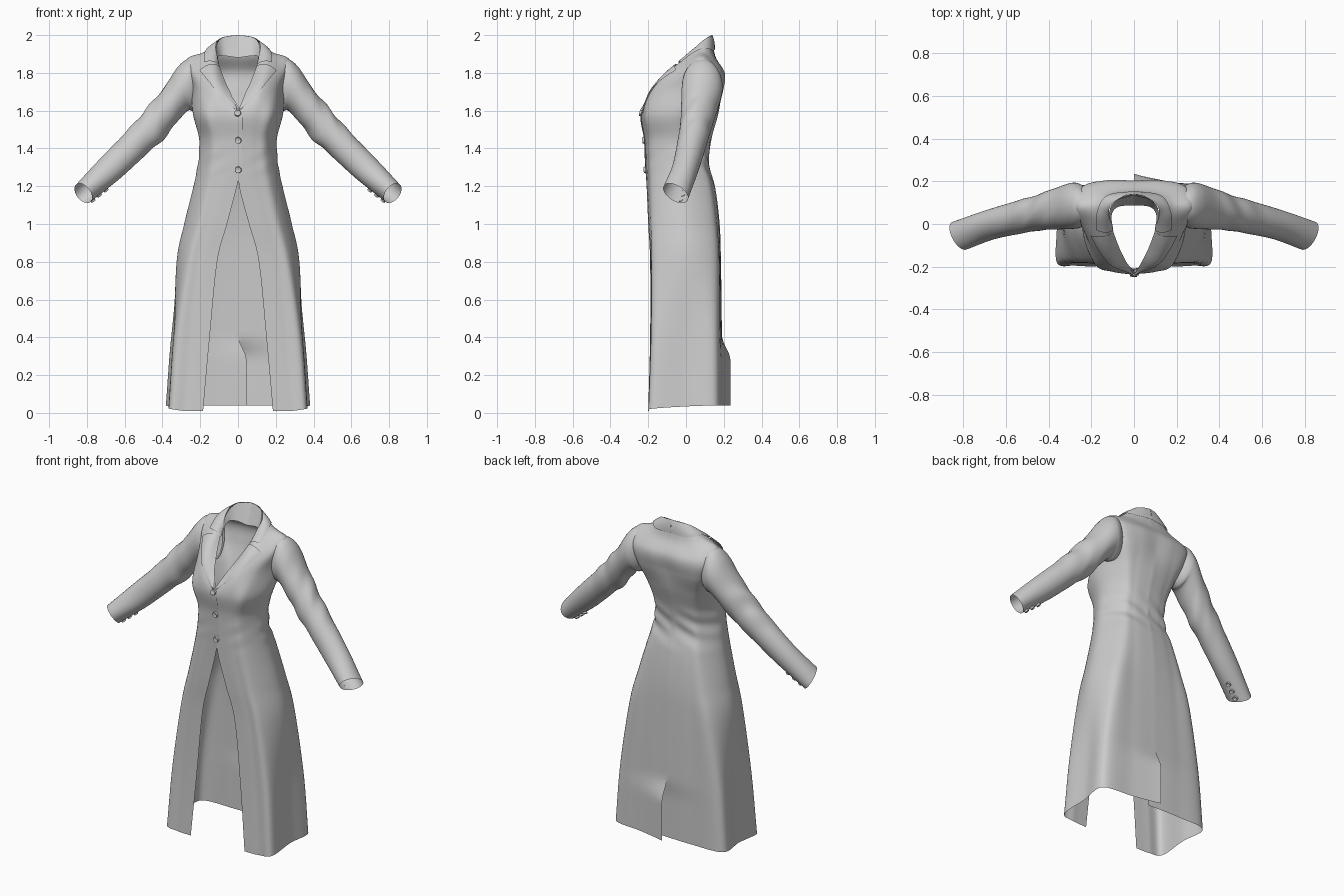
import bpy, bmesh, math
from mathutils import Vector
from mathutils.bvhtree import BVHTree

if "Cube" in bpy.data.objects:
    bpy.data.objects.remove(bpy.data.objects["Cube"])


def spline(pts, t):
    """Catmull-Rom point at t in 0..1."""
    n = len(pts) - 1
    i = min(int(t * n), n - 1)
    f = t * n - i
    b, c = pts[i], pts[i + 1]
    a = pts[i - 1] if i else 2 * b - c
    d = pts[i + 2] if i + 2 <= n else 2 * c - b
    return 0.5 * (2 * b + (c - a) * f + (2 * a - 5 * b + 4 * c - d) * f * f
                  + (3 * b - a - 3 * c + d) * f ** 3)


def patch(bm, rows, nu, nv, side=1, deform=None, closed=False):
    """Smooth surface through a grid of control points, mirrored by side."""
    rows = [[Vector(p) for p in r] for r in rows]
    if closed:
        rows = [r + [r[0]] for r in rows]
    grid = []
    for j in range(nv + 1):
        row = [spline([r[i] for r in rows], j / nv) for i in range(len(rows[0]))]
        line = []
        for i in range(nu + 1):
            p = spline(row, i / nu)
            if deform:
                p = deform(p, i / nu, j / nv)
            line.append(bm.verts.new((p.x * side, p.y, p.z)))
        grid.append(line)
    for j in range(nv):
        for i in range(nu):
            q = [grid[j][i], grid[j][i + 1], grid[j + 1][i + 1], grid[j + 1][i]]
            bm.faces.new(q if side > 0 else q[::-1])


def finish(bm, name, weld=0.0008):
    bmesh.ops.remove_doubles(bm, verts=bm.verts, dist=weld)
    bmesh.ops.recalc_face_normals(bm, faces=bm.faces)
    me = bpy.data.meshes.new(name)
    bm.to_mesh(me)
    tree = BVHTree.FromBMesh(bm)
    bm.free()
    ob = bpy.data.objects.new(name, me)
    bpy.context.collection.objects.link(ob)
    bpy.context.view_layer.objects.active = ob
    bpy.ops.object.select_all(action='DESELECT')
    ob.select_set(True)
    bpy.ops.object.shade_smooth_by_angle(angle=math.radians(50))
    return tree


def on_surface(tree, p, inside):
    """Nearest surface point and its outward normal."""
    co, n, _, _ = tree.find_nearest(p)
    return co, (n if n.dot(co - inside) > 0 else -n)


# Coat body: height, half width, front y, back y, front opening, squareness
LEVELS = [(0.01, .385, -.20, .19, .185, .9), (0.4, .362, -.19, .19, .15, .88),
          (0.8, .325, -.19, .185, .11, .85), (1.0, .285, -.20, .178, .058, .8),
          (1.19, .238, -.208, .155, .008, .77), (1.32, .212, -.212, .122, 0, .75),
          (1.45, .206, -.218, .135, 0, .75), (1.58, .238, -.235, .17, 0, .77)]
# Chest, shoulder and neck edge, each from front edge round to back centre
UPPER = [
    [(.035, -.18, 1.68), (.12, -.19, 1.69), (.205, -.105, 1.71), (.25, .06, 1.72),
     (.22, .168, 1.70), (.11, .194, 1.70), (0, .19, 1.70)],
    [(.07, -.11, 1.755), (.14, -.11, 1.79), (.225, -.02, 1.82), (.275, .08, 1.865),
     (.24, .172, 1.81), (.12, .203, 1.80), (0, .202, 1.80)],
    [(.10, -.03, 1.835), (.13, -.01, 1.875), (.165, .03, 1.90), (.18, .085, 1.91),
     (.15, .13, 1.90), (.08, .15, 1.89), (0, .155, 1.89)],
    [(.105, 0, 1.865), (.115, .03, 1.91), (.118, .06, 1.94), (.11, .085, 1.965),
     (.085, .11, 1.985), (.045, .13, 1.995), (0, .137, 2.0)]]


def body_rows(side):
    rows = []
    for z, hw, yf, yb, gap, k in LEVELS:
        yc = (yf + yb) / 2
        h = (yb - yf) / 2
        m = .75 + .25 * k
        up = .03 if z < .1 else 0
        flare = .04 if z < .5 else 0        # skirt sides dip between front and back folds
        x0, y0 = (-.02, yf - .005) if gap == 0 and side < 0 else (gap, yf)
        rows.append([(x0, y0, z), (gap + (hw * k - gap) * .57, yc - h * m, z),
                     (hw * (k + flare), yc - h * k, z + up * .4),
                     (hw * (1 - 1.5 * flare), yc, z + up * .8),
                     (hw * (k + 1.5 * flare), yc + h * (k - flare), z + up),
                     (hw * .45, yc + h * m, z + up), (0, yb, z + up)])
    return rows + UPPER


def body_folds(side):
    def f(p, u, v):
        p = p.copy()
        # waist creases, stronger toward the back
        g = math.exp(-((p.z - 1.34) / .09) ** 2) * math.sin(math.pi * u) ** .5 if 0 < u < 1 else 0
        w = .008 * g * u * math.sin(60 * p.z - 28 * (side * p.x))
        p.x *= 1 + 2.5 * w
        p.y += w
        # back vent with one edge outside and one tucked under
        s = max(0, min(1, (.41 - p.z) / .13))
        s = s * s * (3 - 2 * s)
        if u > .65:
            c = ((u - .65) / .35) ** 2
            if side > 0:
                p.y += .045 * s * c
            else:
                p.x -= .045 * s * c
                p.y -= .015 * s * c
        return p
    return f


bm = bmesh.new()
for side in (1, -1):
    patch(bm, body_rows(side), 54, 130, side, body_folds(side))
body = finish(bm, "coat_body")

# Sleeves: top point x z, bottom point x z, centre y, half depth
CUTS = [(.19, 1.87, .20, 1.62, .08, .07), (.262, 1.875, .24, 1.60, .085, .102),
        (.32, 1.83, .265, 1.60, .085, .108),
        (.39, 1.725, .31, 1.555, .075, .1), (.49, 1.605, .39, 1.455, .055, .085),
        (.60, 1.48, .49, 1.365, .03, .075), (.74, 1.335, .62, 1.245, -.005, .068),
        (.858, 1.208, .78, 1.118, -.055, .066)]


def sleeve_row(tx, tz, bx, bz, yc, yh):
    row = []
    slant = .026 if tx > .8 else .012 if tx > .5 else 0   # cuffs turn forward
    for i in range(20):
        a = math.tau * i / 20
        c = (1 + math.cos(a)) / 2
        s = slant * math.sin(a)
        row.append((bx + (tx - bx) * c + s, yc + yh * math.sin(a), bz + (tz - bz) * c - s))
    return row


def sleeve_folds(p, u, v):
    w = .004 * math.exp(-((v - .57) / .13) ** 2)
    w *= math.sin(42 * (p.x - .5 * p.z) + 30 * p.y + 2 * math.cos(math.tau * u))
    return p + Vector((w * .7, w * .3, w))


sleeves = {}
for side, label in ((1, "left"), (-1, "right")):
    bm = bmesh.new()
    patch(bm, [sleeve_row(*c) for c in CUTS], 40, 64, side, sleeve_folds, True)
    sleeves[side] = finish(bm, label + "_sleeve", .0001)

# Lapels and collar: inner fold line and outer edge, laid onto the body
LAPEL = [[(.003, -.235, 1.61), (.035, -.18, 1.68), (.07, -.11, 1.755), (.10, -.03, 1.835)],
         [(.01, -.24, 1.605), (.095, -.2, 1.68), (.155, -.13, 1.755), (.20, -.05, 1.81)]]
COLLAR = [[(.10, -.03, 1.835), (.117, .05, 1.93), (.085, .11, 1.985), (0, .137, 2.0)],
          [(.175, -.02, 1.85), (.165, .07, 1.915), (.10, .15, 1.92), (0, .155, 1.925)]]
STAND = [COLLAR[0],
         [(.097, -.03, 1.825), (.105, .04, 1.885), (.075, .08, 1.89), (0, .088, 1.88)]]


def lay(p, u, v):
    co, n = on_surface(body, p, Vector((0, .03, p.z - .12)))
    return co + n * (.003 + .006 * math.sin(math.pi * v * .8))


for name, rows, fit in (("lapels", LAPEL, lay), ("collar", COLLAR, lay),
                        ("collar_stand", STAND, None)):
    bm = bmesh.new()
    for side in (1, -1):
        patch(bm, rows, 30, 10, side, fit)
    finish(bm, name)


# Buttons on the front and the underside of each cuff
def button(name, tree, near, inside, r):
    co, n = on_surface(tree, Vector(near), Vector(inside))
    rot = n.to_track_quat('Z', 'Y').to_matrix().to_4x4()
    bm = bmesh.new()
    bmesh.ops.create_cone(bm, cap_ends=True, segments=20, radius1=r, radius2=r * .9,
                          depth=.012)
    top = [f for f in bm.faces if f.normal.z > .9]
    bmesh.ops.inset_region(bm, faces=top, thickness=r * .25, depth=-.003)
    for v in bm.verts:
        v.co = rot @ v.co + co + n * .004
    finish(bm, name, .00001)


for i, z in enumerate((1.59, 1.44, 1.285)):
    button("front_button_%d" % (i + 1), body, (-.003, -.25, z), (0, 0, z), .018)
for side, label in ((1, "left"), (-1, "right")):
    for i, t in enumerate((.5, .72, .93)):
        x, z, y = .62 + .155 * t, 1.245 - .135 * t, .02 - .05 * t
        button("%s_cuff_button_%d" % (label, i + 1), sleeves[side],
               (x * side, y, z), ((x + .05) * side, y - .03, z + .05), .014)
